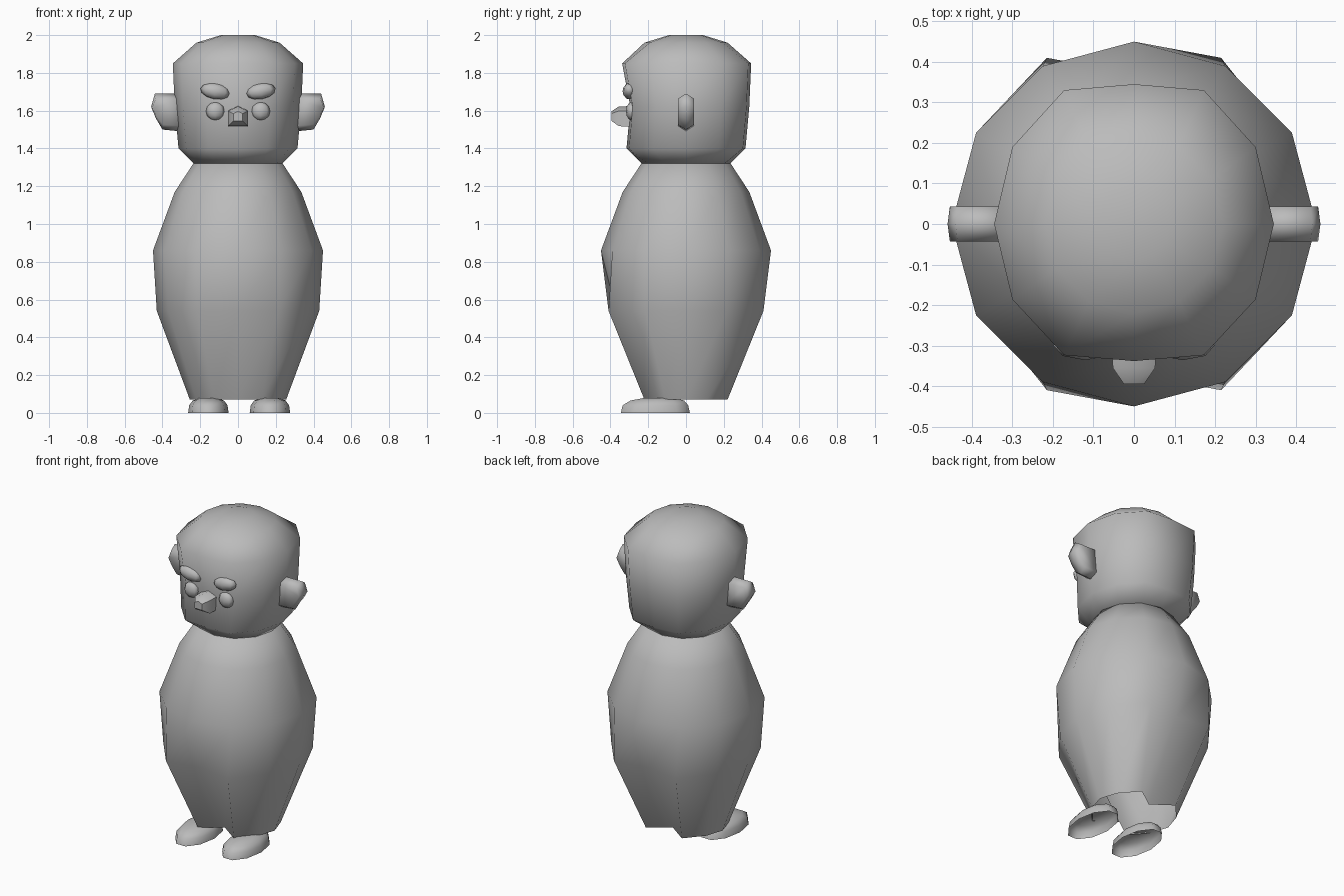
import bpy, bmesh
from math import cos, sin, pi, radians
from mathutils import Matrix

cube = bpy.data.objects.get("Cube")
if cube:
    bpy.data.objects.remove(cube, do_unlink=True)

grey = bpy.data.materials.new("plain grey")
grey.use_nodes = True
grey.diffuse_color = (0.5, 0.5, 0.5, 1)
grey.node_tree.nodes["Principled BSDF"].inputs["Base Color"].default_value = (0.5, 0.5, 0.5, 1)


def finish(name, bm, sharp=180):
    """Turn a bmesh into a shaded, coloured object."""
    bmesh.ops.recalc_face_normals(bm, faces=bm.faces)
    mesh = bpy.data.meshes.new(name)
    bm.to_mesh(mesh)
    bm.free()
    obj = bpy.data.objects.new(name, mesh)
    bpy.context.collection.objects.link(obj)
    mesh.materials.append(grey)
    bpy.ops.object.select_all(action='DESELECT')
    obj.select_set(True)
    bpy.context.view_layer.objects.active = obj
    bpy.ops.object.shade_smooth_by_angle(angle=radians(sharp))
    return obj


def loft(name, rings, cap_start=True, cap_end=True, sharp=180):
    """Skin a list of equal-length point rings."""
    bm = bmesh.new()
    loops = [[bm.verts.new(p) for p in ring] for ring in rings]
    for a, b in zip(loops, loops[1:]):
        for i in range(len(a)):
            j = (i + 1) % len(a)
            bm.faces.new((a[i], a[j], b[j], b[i]))
    if cap_start:
        bm.faces.new(loops[0][::-1])
    if cap_end:
        bm.faces.new(loops[-1])
    return finish(name, bm, sharp)


def oval(rx, ry, z, cx=0, cy=0, n=12):
    return [(cx + rx * cos(2 * pi * i / n), cy + ry * sin(2 * pi * i / n), z) for i in range(n)]


def mirrored_ring(quarter, z):
    """Ring from the four points between +x and +y, mirrored in x and y."""
    q = quarter
    half = q + [(-x, y) for x, y in q[-2::-1]]
    return [(x, y, z) for x, y in half + [(x, -y) for x, y in half[-2:0:-1]]]


# Body: the lower rings pinch at the middle, hinting at two legs
body_rings = [
    mirrored_ring([(0.255, 0), (0.22, 0.11), (0.125, 0.22), (0, 0.13)], 0.07),
    mirrored_ring([(0.43, 0), (0.37, 0.215), (0.215, 0.41), (0, 0.37)], 0.54),
    oval(0.45, 0.45, 0.86), oval(0.335, 0.335, 1.17), oval(0.23, 0.23, 1.33)]
loft("body", body_rings, cap_start=False)

# Head: rounded drum whose face leans in a little at eye level
head_rings = []
for radius, z, face in [(0.10, 1.31, 1), (0.235, 1.32, 1), (0.315, 1.40, 1),
                        (0.335, 1.62, 0.88), (0.345, 1.85, 0.98),
                        (0.22, 1.96, 1), (0.09, 2.0, 1)]:
    square = 1.1 if 1.35 < z < 1.9 else 1
    quarter = [(1, 0), (0.87, 0.5 * square), (0.5, 0.87 * square), (0, 1)]
    ring = mirrored_ring([(x * radius, y * radius) for x, y in quarter], z)
    head_rings.append([(x, y * face if y < 0 else y, h) for x, y, h in ring])
loft("head", head_rings)

# Ears: flat bevelled slabs
ear_outline = [(0.30, 1.69), (0.44, 1.69), (0.46, 1.62), (0.435, 1.56), (0.40, 1.50), (0.30, 1.49)]
for side, word in ((1, "left"), (-1, "right")):
    ear = []
    for y, s in ((-0.043, 0.72), (0, 1), (0.043, 0.72)):
        ear.append([(side * (0.36 + (x - 0.36) * (0.8 + 0.2 * s if s < 1 else 1)), y, 1.595 + (z - 1.595) * s)
                    for x, z in ear_outline])
    loft(word + "_ear", ear)

    # Brows and eyes: squashed low-poly spheres
    for part, z, y, size, tilt in (("brow", 1.703, -0.30, (0.08, 0.036, 0.042), 10),
                                   ("eye", 1.597, -0.288, (0.05, 0.03, 0.048), 0)):
        bm = bmesh.new()
        m = (Matrix.Translation((side * 0.12, y, z)) @ Matrix.Rotation(-side * radians(tilt), 4, 'Y')
             @ Matrix.Diagonal((*size, 1)))
        bmesh.ops.create_uvsphere(bm, u_segments=8, v_segments=6, radius=1, matrix=m)
        finish(word + "_" + part, bm)

    # Feet: low domes, open underneath
    cx = 0.006 + side * 0.163
    loft(word + "_foot", [oval(0.107 * s, 0.192 * s, z, cx, -0.162 - dy, 10)
                          for s, z, dy in ((1, 0, 0), (0.95, 0.04, 0), (0.78, 0.065, -0.01), (0.42, 0.08, -0.02))],
         cap_start=False)

# Nose: five-sided stub with a narrowed tip
nose_outline = [(-0.055, 1.515), (0.055, 1.515), (0.055, 1.60), (0, 1.625), (-0.055, 1.60)]
loft("nose", [[(x * s, y, 1.572 + (z - 1.572) * s) for x, z in nose_outline]
              for y, s in ((-0.26, 1), (-0.355, 0.95), (-0.395, 0.45))], sharp=50)
